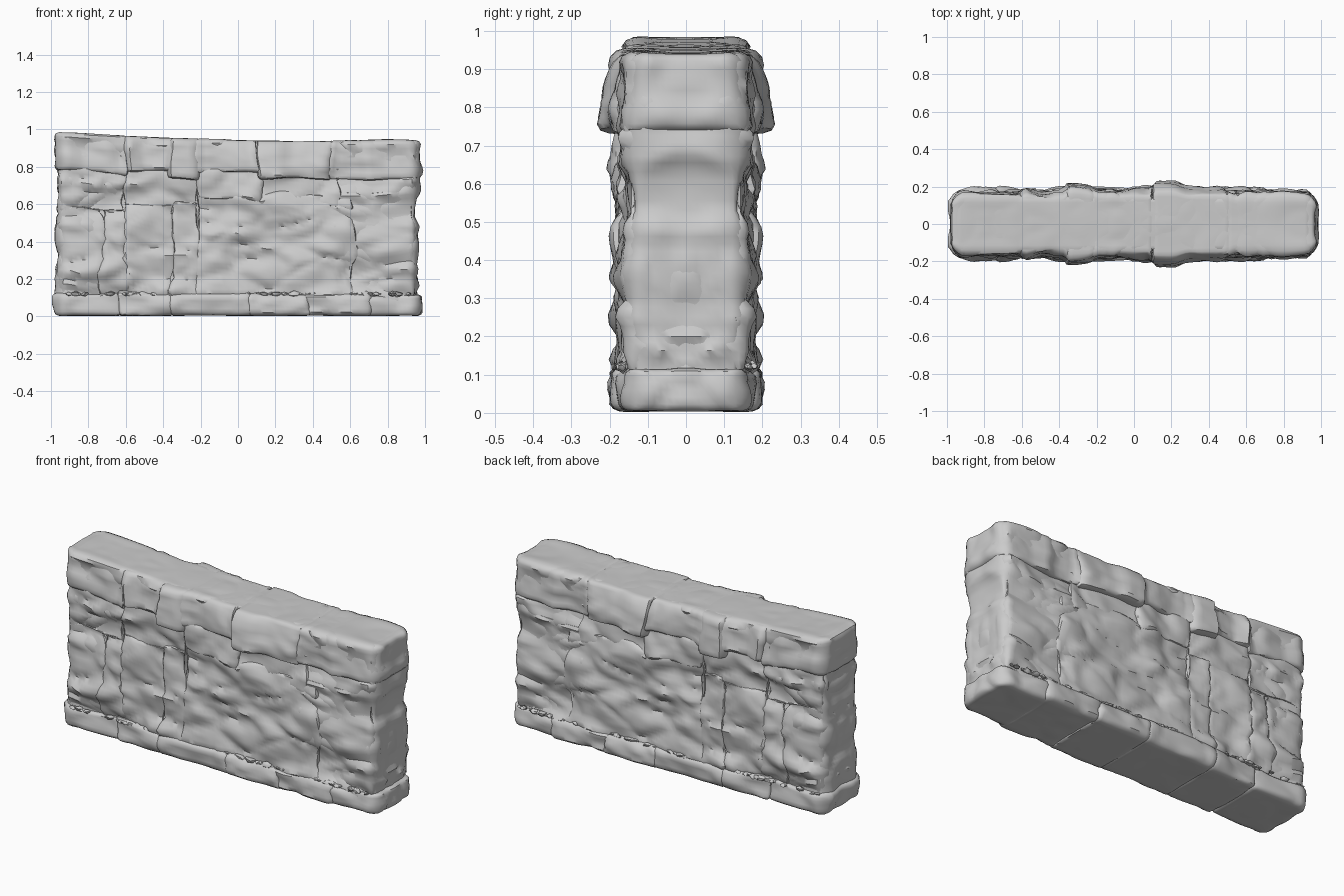
import bpy, bmesh, math, random
from mathutils import Vector, noise

random.seed(4)
if "Cube" in bpy.data.objects:
    bpy.data.objects.remove(bpy.data.objects["Cube"], do_unlink=True)

stone = bpy.data.materials.new("grey_stone")
stone.diffuse_color = (0.6, 0.6, 0.6, 1)
stone.use_nodes = True
bsdf = stone.node_tree.nodes["Principled BSDF"]
bsdf.inputs["Base Color"].default_value = (0.6, 0.6, 0.6, 1)
bsdf.inputs["Roughness"].default_value = 0.9

# Half depth of the capping's lower edge along the wall
CAP_LINE = [(-0.98, 0.17), (-0.91, 0.185), (-0.83, 0.165), (-0.71, 0.18),
            (-0.63, 0.168), (-0.57, 0.2), (-0.49, 0.172), (-0.37, 0.178),
            (-0.34, 0.22), (-0.24, 0.213), (-0.19, 0.185), (-0.09, 0.185),
            (0, 0.2), (0.08, 0.2), (0.12, 0.23), (0.22, 0.23), (0.28, 0.205),
            (0.46, 0.2), (0.54, 0.17), (0.63, 0.167), (0.69, 0.188),
            (0.8, 0.167), (0.98, 0.163)]


def cap_depth(x):
    for (xa, a), (xb, b) in zip(CAP_LINE, CAP_LINE[1:]):
        if x < xb:
            return a + (b - a) * max(0, (x - xa) / (xb - xa))
    return CAP_LINE[-1][1]


def crest(x):
    """Height of the sagging, sloping top edge."""
    return 0.945 - 0.022 * x + 0.02 * x * x


def chisel(p, shift):
    """Hewn relief: domed chips with creases, the same on front and back."""
    q = Vector((p.x * 5 + shift, math.sqrt(p.y * p.y + 0.002) * 8, p.z * 10))
    q += noise.noise_vector(q * 0.6) * 0.6
    near, far = noise.voronoi(q)[0][:2]
    return 0.9 * (far - near) - 0.3 + 0.8 * noise.noise(q * 0.6) + 0.15 * noise.noise(q * 2)


def finish(bm, name):
    mesh = bpy.data.meshes.new(name)
    bm.to_mesh(mesh)
    bm.free()
    obj = bpy.data.objects.new(name, mesh)
    bpy.context.collection.objects.link(obj)
    mesh.materials.append(stone)
    bpy.ops.object.select_all(action='DESELECT')
    obj.select_set(True)
    bpy.context.view_layer.objects.active = obj
    bpy.ops.object.shade_smooth_by_angle(angle=math.radians(42))


def hewn_block(name, x0, x1, z0, z1, depth, rough=0.03, round_r=0.022, capping=False):
    """Rounded block through the wall; a capping block follows CAP_LINE and tapers."""
    shift = random.uniform(0, 0.6)
    size = Vector((x1 - x0, 2 * depth, z1 - z0))
    mid = Vector(((x0 + x1) / 2, 0, (z0 + z1) / 2))
    bm = bmesh.new()
    bmesh.ops.create_cube(bm, size=1)
    for axis in range(3):
        along = [e for e in bm.edges
                 if abs(e.verts[0].co[axis] - e.verts[1].co[axis]) > 0.5]
        cuts = max(4, int(size[axis] / 0.022))
        bmesh.ops.subdivide_edges(bm, edges=along, cuts=cuts, use_grid_fill=True)
    inner = size / 2 - Vector((round_r,) * 3)
    for v in bm.verts:
        p = Vector([c * s for c, s in zip(v.co, size)])
        core = Vector([max(-i, min(i, c)) for c, i in zip(p, inner)])
        normal = (p - core).normalized()
        p = core + normal * round_r
        rise = p.z / size.z + 0.5
        p += mid
        if capping:
            p.y *= cap_depth(p.x) / depth * (1 - 0.17 * rise * rise)
        # Wavering joints, held still at the outline
        sway = noise.noise_vector(Vector((p.x, p.y * p.y, p.z)) * 6) * 0.03
        p.x += sway.x * (1 - min(1, abs(p.x)) ** 6)
        p.z += sway.z * max(0, math.sin(math.pi * p.z / 0.945))
        bump = chisel(p, shift) * rough
        p.y += normal.y * bump
        p.x += normal.x * bump * 0.8
        p.z += normal.z * bump * 0.25
        # Worn corners at both ends of the wall
        worn = max(0, min(1, (abs(p.x) - 0.92) / 0.06))
        p.y *= 1 - 0.25 * worn * worn
        p.x = max(-0.995, min(0.995, p.x))
        p.z = max(0.003, p.z) * crest(p.x) / 0.945
        v.co = p
    finish(bm, name)


# Core that carries the ends and the top
hewn_block("wall_core", -0.97, 0.96, 0.02, 0.945, 0.156, rough=0.036, round_r=0.03)

# Footing course: start, end, top, half depth
footing = [(-0.985, -0.62, 0.12, 0.18), (-0.65, -0.33, 0.13, 0.188),
           (-0.37, 0.08, 0.125, 0.192), (0.04, 0.4, 0.12, 0.195),
           (0.36, 0.7, 0.13, 0.184), (0.66, 0.985, 0.12, 0.175)]
for i, (a, b, top, depth) in enumerate(footing):
    hewn_block(f"footing_stone_{i + 1}", a, b, 0.003, top, depth, round_r=0.03)

# Body stones: start, end, bottom, top, half depth
body = [(-0.962, -0.59, 0.54, 0.77, 0.167), (-0.96, -0.72, 0.1, 0.56, 0.163),
        (-0.74, -0.585, 0.1, 0.56, 0.17), (-0.61, -0.34, 0.1, 0.59, 0.173),
        (-0.61, -0.2, 0.57, 0.79, 0.17), (-0.36, -0.2, 0.1, 0.6, 0.18),
        (-0.22, 0.13, 0.62, 0.79, 0.185), (-0.23, 0.62, 0.1, 0.66, 0.177),
        (0.1, 0.56, 0.6, 0.77, 0.175), (0.5, 0.95, 0.1, 0.68, 0.166),
        (0.52, 0.95, 0.6, 0.76, 0.157)]
for i, block in enumerate(body):
    hewn_block(f"body_stone_{i + 1}", *block, rough=0.044)

# Capping course: start, end, bottom
capping = [(-0.978, -0.59, 0.745), (-0.61, -0.34, 0.77), (-0.36, -0.2, 0.725),
           (-0.23, 0.115, 0.765), (0.095, 0.51, 0.735), (0.48, 0.972, 0.742)]
for i, (a, b, low_z) in enumerate(capping):
    hewn_block(f"capping_stone_{i + 1}", a, b, low_z, 0.944, 0.18, rough=0.022, capping=True)

# Jagged crumbs of stone along the top of the footing
bm = bmesh.new()
for i in range(130):
    x = random.uniform(-0.93, 0.93)
    y = random.choice((-1, 1)) * random.uniform(0.162, 0.178)
    r = random.uniform(0.01, 0.02)
    crumb = bmesh.ops.create_icosphere(bm, subdivisions=1, radius=r)["verts"]
    for v in crumb:
        v.co *= random.uniform(0.6, 1.2)
        v.co = Vector((x + v.co.x * 1.6, y + v.co.y, 0.12 + v.co.z * 0.8))
finish(bm, "footing_crumbs")
